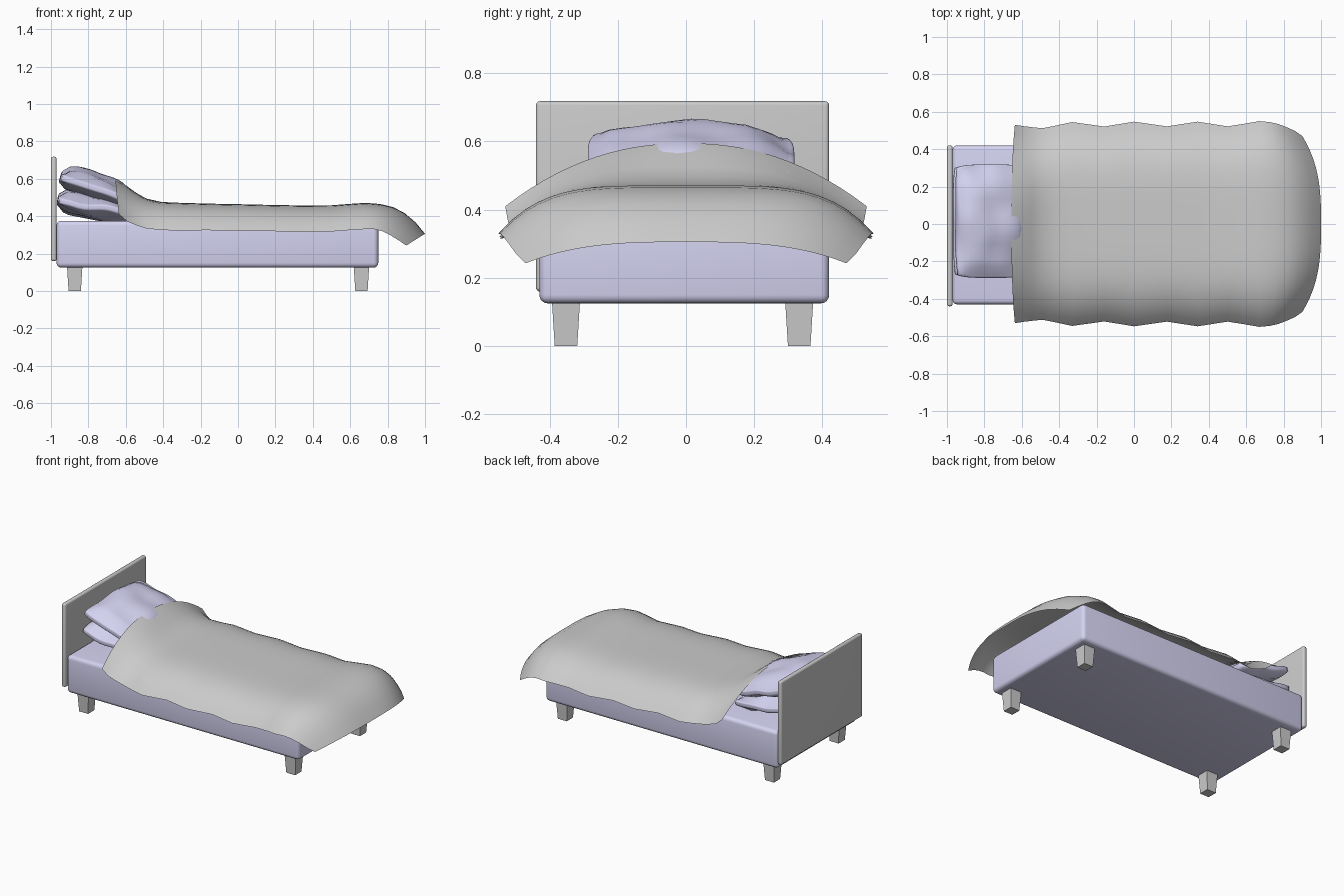
import bpy, bmesh, math
from mathutils import Matrix, Vector, noise

if "Cube" in bpy.data.objects:
    bpy.data.objects.remove(bpy.data.objects["Cube"])

lilac = bpy.data.materials.new("lilac_fabric")
lilac.diffuse_color = (0.66, 0.65, 0.88, 1)
lilac.use_nodes = True
lilac.node_tree.nodes["Principled BSDF"].inputs["Base Color"].default_value = lilac.diffuse_color


def make(name, bm, mat=None, smooth=None):
    me = bpy.data.meshes.new(name)
    bm.to_mesh(me)
    bm.free()
    ob = bpy.data.objects.new(name, me)
    bpy.context.collection.objects.link(ob)
    if mat:
        me.materials.append(mat)
    if smooth:
        bpy.ops.object.select_all(action='DESELECT')
        ob.select_set(True)
        bpy.context.view_layer.objects.active = ob
        bpy.ops.object.shade_smooth_by_angle(angle=math.radians(smooth))
    return ob


def box(name, lo, hi, bevel, mat=None):
    lo, hi = Vector(lo), Vector(hi)
    bm = bmesh.new()
    bmesh.ops.create_cube(bm, size=1)
    bmesh.ops.scale(bm, vec=hi - lo, verts=bm.verts)
    bmesh.ops.translate(bm, vec=(lo + hi) / 2, verts=bm.verts)
    bmesh.ops.bevel(bm, geom=bm.edges[:], offset=bevel, segments=4,
                    profile=0.5, affect='EDGES')
    return make(name, bm, mat, 40)


# Mattress base and headboard
box("mattress", (-0.97, -0.43, 0.125), (0.75, 0.42, 0.375), 0.025, lilac)
box("headboard", (-1.0, -0.44, 0.16), (-0.97, 0.42, 0.718), 0.012)

# Tapered legs
for end, x in (("head", -0.873), ("foot", 0.66)):
    for side, y in (("front", -0.352), ("back", 0.332)):
        bm = bmesh.new()
        bmesh.ops.create_cube(bm, size=1)
        for v in bm.verts:
            w = 0.041 if v.co.z > 0 else 0.033
            v.co = (x + math.copysign(w, v.co.x), y + math.copysign(w, v.co.y),
                    0.13 if v.co.z > 0 else 0)
        make(f"{side}_{end}_leg", bm)


# Soft pillows, slightly lumpy and leaning on the headboard
def pillow(name, centre, half, tilt, seed):
    bm = bmesh.new()
    bmesh.ops.create_cube(bm, size=2)
    bmesh.ops.subdivide_edges(bm, edges=bm.edges[:], cuts=13, use_grid_fill=True)
    rot = Matrix.Rotation(math.radians(tilt), 3, 'Y')
    for v in bm.verts:
        u, t, w = v.co
        puff = 0.42 + 0.58 * math.sqrt((1 - abs(u) ** 3) * (1 - abs(t) ** 3))
        edge = 1 - 0.07 * w ** 4
        corner = 1 - 0.05 * (u * t) ** 4
        p = Vector((u * half[0] * edge * corner, t * half[1] * edge * corner,
                    w * half[2] * puff))
        p.z += 0.022 * noise.noise(Vector((p.x * 7, p.y * 7, seed)))
        p.z += 0.012 * math.cos(t * 3.5) * max(w, 0)
        v.co = rot @ p + Vector(centre)
    make(name, bm, lilac, 80)


pillow("lower_pillow", (-0.765, 0.015, 0.447), (0.205, 0.30, 0.066), 9, 2.3)
pillow("upper_pillow", (-0.765, 0.015, 0.553), (0.195, 0.303, 0.068), 17, 5.7)

# Blanket stations: centre x, hem x, half width, centre z, hem z, roundness
stations = [
    (-0.655, -0.637, 0.530, 0.595, 0.410, 2.2),
    (-0.600, -0.590, 0.523, 0.565, 0.370, 2.5),
    (-0.545, -0.540, 0.517, 0.525, 0.350, 3.0),
    (-0.490, -0.490, 0.512, 0.494, 0.334, 3.6),
    (-0.410, -0.410, 0.528, 0.476, 0.326, 4.2),
    (-0.330, -0.330, 0.545, 0.472, 0.323, 4.5),
    (-0.160, -0.160, 0.521, 0.467, 0.325, 4.5),
    (0.000, 0.000, 0.547, 0.464, 0.320, 4.5),
    (0.175, 0.175, 0.522, 0.460, 0.320, 4.5),
    (0.340, 0.340, 0.547, 0.457, 0.315, 4.5),
    (0.500, 0.500, 0.522, 0.458, 0.318, 4.5),
    (0.590, 0.590, 0.536, 0.465, 0.325, 4.5),
    (0.680, 0.670, 0.550, 0.471, 0.330, 4.5),
    (0.760, 0.725, 0.545, 0.465, 0.331, 4.4),
    (0.830, 0.770, 0.535, 0.448, 0.320, 4.1),
    (0.890, 0.815, 0.518, 0.417, 0.298, 3.8),
    (0.950, 0.860, 0.498, 0.366, 0.270, 3.4),
    (1.000, 0.900, 0.470, 0.305, 0.243, 3.0),
]
bm = bmesh.new()
N = 28
rows = []
for xc, xe, half, zc, ze, p in stations:
    row = []
    for i in range(N + 1):
        t = 2 * i / N - 1
        a = abs(t)
        row.append(bm.verts.new((xc + (xe - xc) * a ** 2.9, half * t,
                                 zc - (zc - ze) * a ** p)))
    rows.append(row)
for r0, r1 in zip(rows, rows[1:]):
    for i in range(N):
        bm.faces.new((r0[i], r1[i], r1[i + 1], r0[i + 1]))
make("blanket", bm, None, 80)
